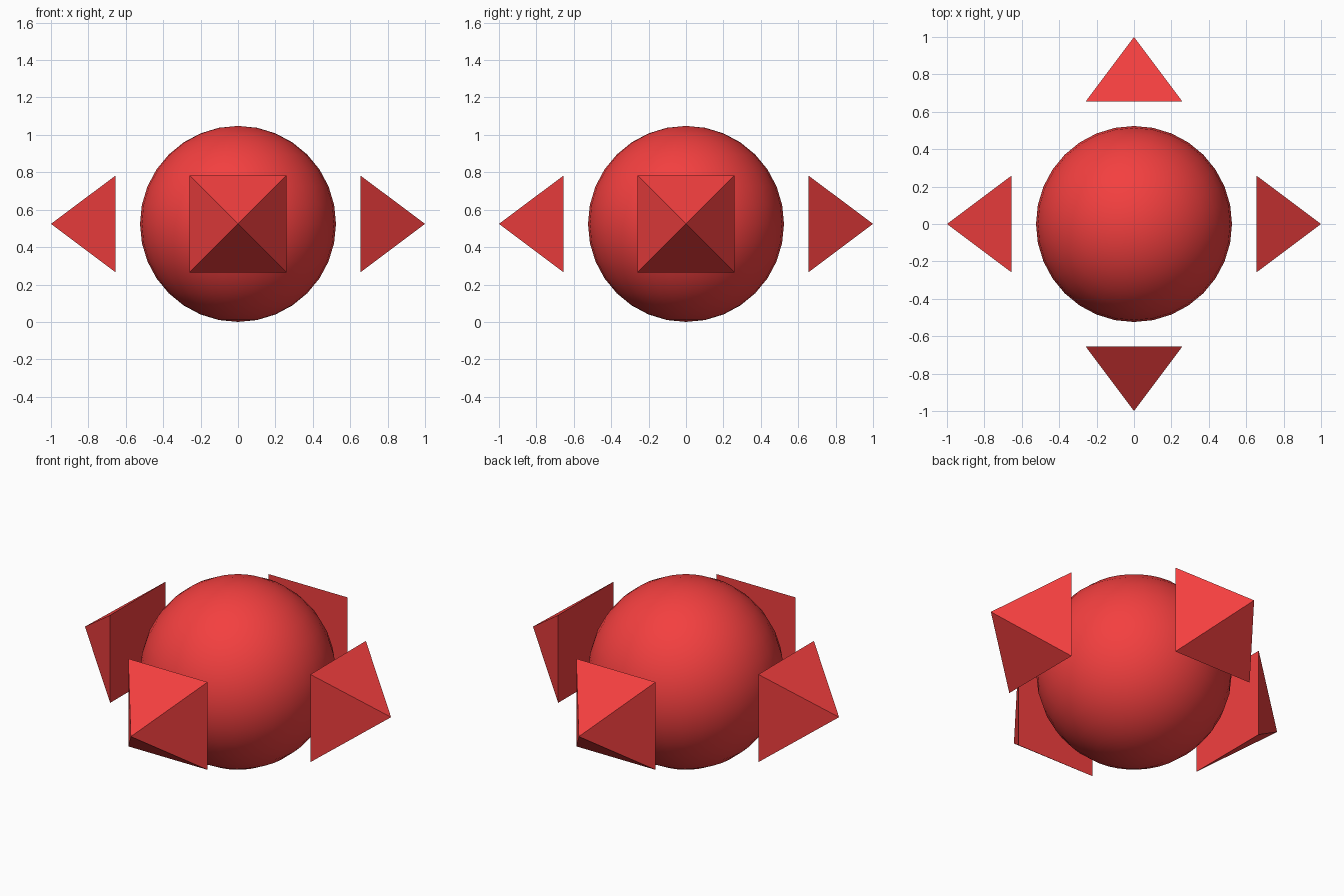
import bpy, bmesh
from math import pi
from mathutils import Matrix

if "Cube" in bpy.data.objects:
    bpy.data.objects.remove(bpy.data.objects["Cube"])

CZ = 0.524          # height of the common centre
R = 0.524           # ball radius
BASE, TIP, HALF = 0.654, 1.0, 0.259   # spike base distance, tip distance, base half width

red = bpy.data.materials.new("red")
red.diffuse_color = (0.9, 0.05, 0.05, 1)
red.use_nodes = True
red.node_tree.nodes["Principled BSDF"].inputs["Base Color"].default_value = red.diffuse_color

# central ball, smooth shaded
bpy.ops.mesh.primitive_uv_sphere_add(segments=32, ring_count=16, radius=R, location=(0, 0, CZ))
ball = bpy.context.object
ball.name = "ball"
ball.data.materials.append(red)
bpy.ops.object.shade_smooth()


def spike(name, angle):
    """Square pyramid pointing away from the ball, turned about z."""
    bm = bmesh.new()
    base = [bm.verts.new((BASE, y * HALF, z * HALF))
            for y, z in ((-1, -1), (1, -1), (1, 1), (-1, 1))]
    tip = bm.verts.new((TIP, 0, 0))
    bm.faces.new(base)
    for i in range(4):
        bm.faces.new((base[i], base[(i + 1) % 4], tip))
    bmesh.ops.recalc_face_normals(bm, faces=bm.faces)
    bm.transform(Matrix.Rotation(angle, 4, 'Z'))
    mesh = bpy.data.meshes.new(name)
    bm.to_mesh(mesh)
    bm.free()
    mesh.materials.append(red)
    ob = bpy.data.objects.new(name, mesh)
    ob.location.z = CZ
    bpy.context.collection.objects.link(ob)


# four floating pyramids around the ball
for i, side in enumerate(("right", "back", "left", "front")):
    spike(side + "_spike", i * pi / 2)
